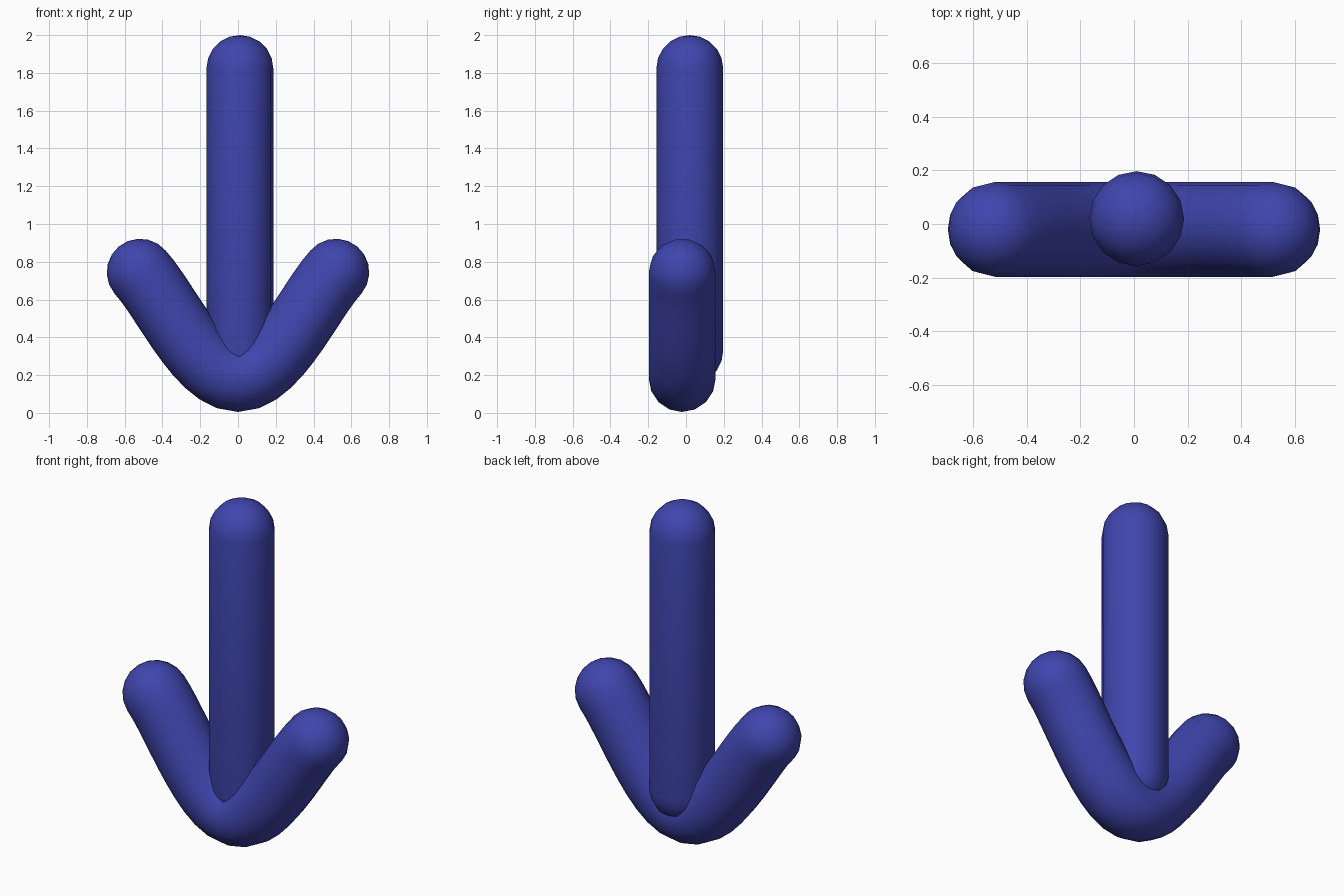
import bpy, bmesh, math
from mathutils import Vector
from mathutils.geometry import interpolate_bezier

if "Cube" in bpy.data.objects:
    bpy.data.objects.remove(bpy.data.objects["Cube"])

SIDES, CAP = 16, 5
blue = bpy.data.materials.new("blue")
blue.diffuse_color = (0.05, 0.06, 0.42, 1)
blue.use_nodes = True
blue.node_tree.nodes["Principled BSDF"].inputs["Base Color"].default_value = blue.diffuse_color


def rounded_tube(name, path, r):
    """Sweep a circle along a path in an XZ plane, closing both ends with domes."""
    n = len(path)
    rings = []
    for i, p in enumerate(path):
        t = (path[min(i + 1, n - 1)] - path[max(i - 1, 0)]).normalized()
        rings.append((p, t, r))
    dome = [math.pi / 2 * k / CAP for k in range(1, CAP)]
    t0, t1 = rings[0][1], rings[-1][1]
    start = [(path[0] - t0 * r * math.sin(a), t0, r * math.cos(a)) for a in reversed(dome)]
    end = [(path[-1] + t1 * r * math.sin(a), t1, r * math.cos(a)) for a in dome]
    rings = start + rings + end

    bm = bmesh.new()
    side = Vector((0, 1, 0))
    loops = []
    for p, t, rad in rings:
        up = side.cross(t)
        angles = [math.tau * k / SIDES for k in range(SIDES)]
        loops.append([bm.verts.new(p + rad * (side * math.cos(a) + up * math.sin(a))) for a in angles])
    for a, b in zip(loops, loops[1:]):
        for k in range(SIDES):
            j = (k + 1) % SIDES
            bm.faces.new((a[k], a[j], b[j], b[k]))
    for tip, loop in ((path[0] - t0 * r, loops[0]), (path[-1] + t1 * r, loops[-1])):
        v = bm.verts.new(tip)
        for k in range(SIDES):
            bm.faces.new((loop[k], loop[(k + 1) % SIDES], v))
    bmesh.ops.recalc_face_normals(bm, faces=bm.faces)
    for f in bm.faces:
        f.smooth = True
    mesh = bpy.data.meshes.new(name)
    bm.to_mesh(mesh)
    bm.free()
    mesh.materials.append(blue)
    obj = bpy.data.objects.new(name, mesh)
    bpy.context.collection.objects.link(obj)
    return obj


# Upright shaft
rounded_tube("arrow_shaft", [Vector((0.01, 0.02, 0.33)), Vector((0.01, 0.02, 1.823))], 0.177)

# Bent arrow head: one half curve, mirrored
y = -0.02
half = interpolate_bezier(Vector((0, y, 0.182)), Vector((0.2, y, 0.182)),
                          Vector((0.39, y, 0.61)), Vector((0.518, y, 0.745)), 12)
left = [Vector((-p.x, p.y, p.z)) for p in reversed(half[1:])]
rounded_tube("arrow_head", left + list(half), 0.177)
